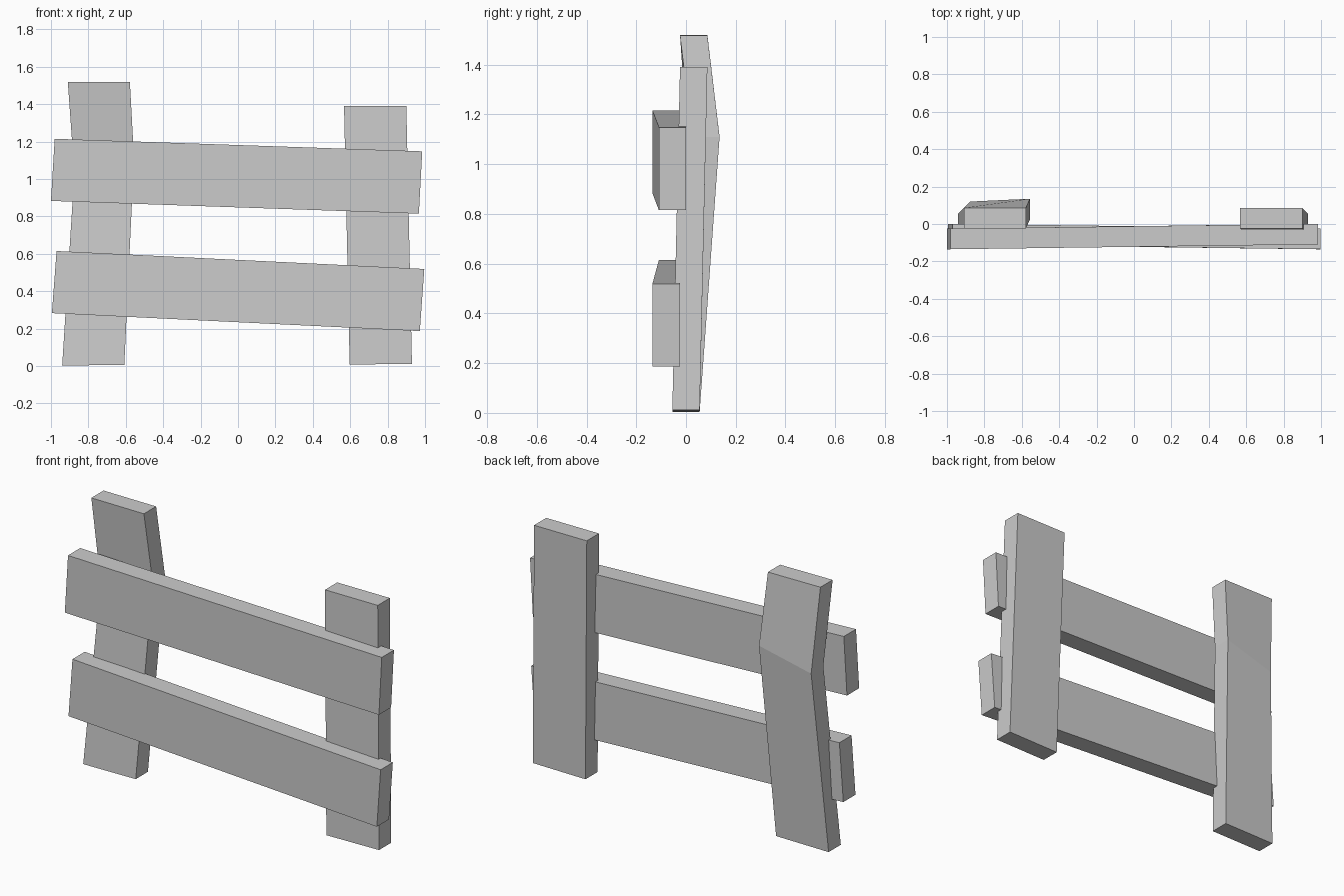
import bpy

if "Cube" in bpy.data.objects:
    bpy.data.objects.remove(bpy.data.objects["Cube"])

HALF = 0.055  # half the board thickness


def board(name, sections):
    """Skin a board through successive four-corner sections."""
    verts = [p for s in sections for p in s]
    last = len(verts) - 4
    faces = [(3, 2, 1, 0), tuple(range(last, last + 4))]
    for k in range(0, last, 4):
        for i in range(4):
            j = (i + 1) % 4
            faces.append((k + i, k + j, k + 4 + j, k + 4 + i))
    mesh = bpy.data.meshes.new(name)
    mesh.from_pydata(verts, [], faces)
    mesh.update()
    obj = bpy.data.objects.new(name, mesh)
    bpy.context.collection.objects.link(obj)
    return obj


def post_section(left, right):
    """Level section from (x, y centre, z) at the left and right edges."""
    (xl, yl, zl), (xr, yr, zr) = left, right
    return [(xl, yl - HALF, zl), (xr, yr - HALF, zr),
            (xr, yr + HALF, zr), (xl, yl + HALF, zl)]


def rail_end(bottom, top, y):
    """Upright end section from (x, z) of the bottom and top edges."""
    (xb, zb), (xt, zt) = bottom, top
    return [(xb, y - HALF, zb), (xb, y + HALF, zb),
            (xt, y + HALF, zt), (xt, y - HALF, zt)]


# Left post, bent near the upper rail
board("left_post", [
    post_section((-0.94, 0, 0.003), (-0.608, 0, 0.006)),
    post_section((-0.875, 0.065, 1.03), (-0.556, 0.08, 1.11)),
    post_section((-0.91, 0.031, 1.52), (-0.578, 0.031, 1.518)),
])

# Right post, leaning slightly inward
board("right_post", [
    post_section((0.597, 0, 0.008), (0.93, 0, 0.012)),
    post_section((0.567, 0.031, 1.39), (0.90, 0.031, 1.39)),
])

# Rails across the front, both sloping down to the right
board("upper_rail", [
    rail_end((-1.0, 0.883), (-0.98, 1.215), -0.08),
    rail_end((0.967, 0.815), (0.985, 1.148), -0.054),
])
board("lower_rail", [
    rail_end((-0.995, 0.283), (-0.97, 0.615), -0.054),
    rail_end((0.972, 0.187), (0.996, 0.519), -0.08),
])
